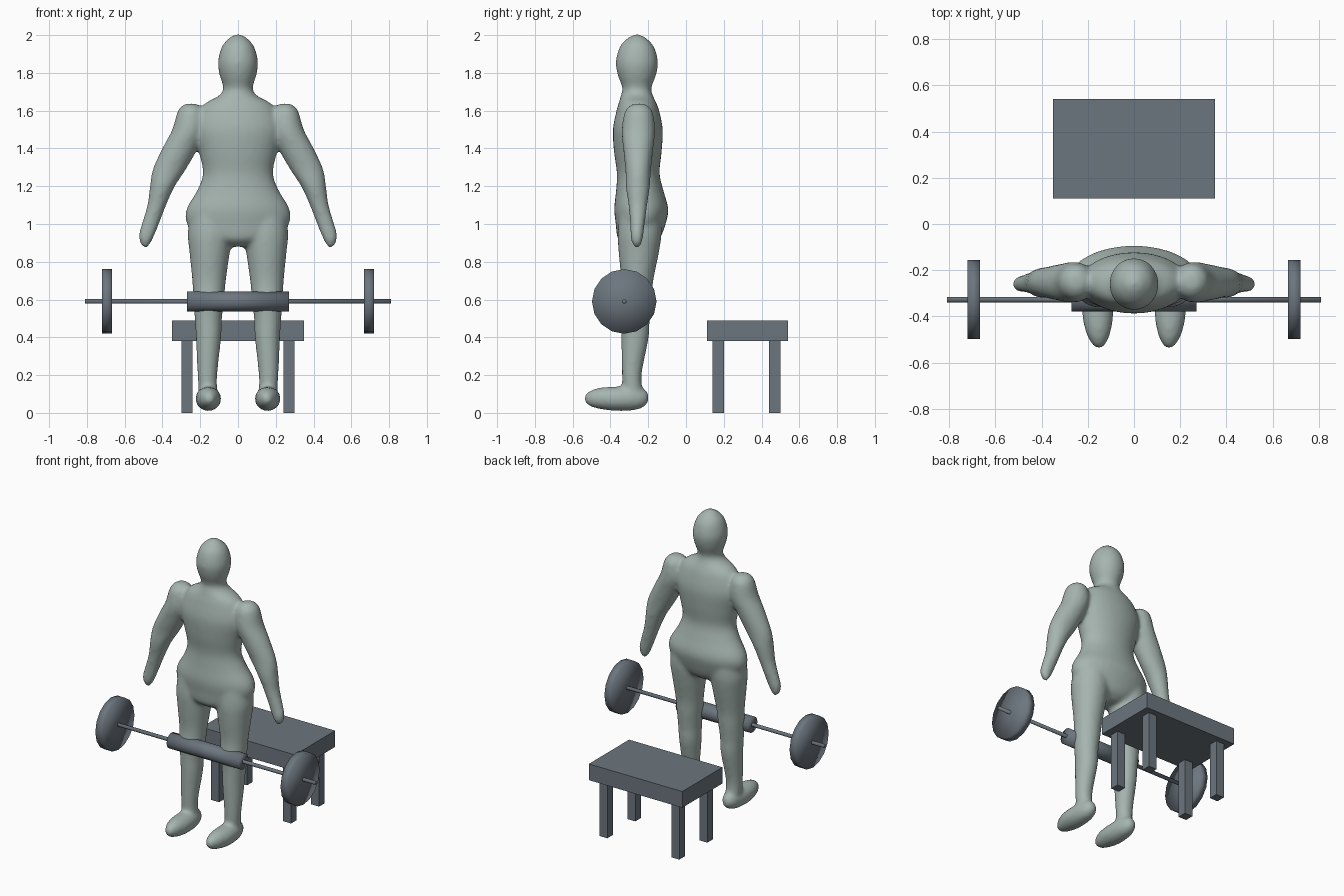
import bpy, bmesh, math
from mathutils import Vector

cube = bpy.data.objects.get("Cube")
if cube:
    bpy.data.objects.remove(cube, do_unlink=True)


def material(name, rgb):
    m = bpy.data.materials.new(name)
    m.use_nodes = True
    m.diffuse_color = (*rgb, 1)
    m.node_tree.nodes["Principled BSDF"].inputs["Base Color"].default_value = (*rgb, 1)
    return m


skin = material("pale grey green", (0.38, 0.46, 0.43))
steel = material("slate grey", (0.15, 0.18, 0.21))


def add_object(name, bm, mat, smooth=False):
    bmesh.ops.recalc_face_normals(bm, faces=bm.faces[:])
    mesh = bpy.data.meshes.new(name)
    bm.to_mesh(mesh)
    bm.free()
    mesh.materials.append(mat)
    for p in mesh.polygons:
        p.use_smooth = smooth
    ob = bpy.data.objects.new(name, mesh)
    bpy.context.collection.objects.link(ob)
    return ob


def spline(rows, steps=4):
    """Smooth curve through the given rows."""
    pts = [Vector(r) for r in rows]
    pts = [pts[0]] + pts + [pts[-1]]
    out = []
    for a, b, c, d in zip(pts, pts[1:], pts[2:], pts[3:]):
        for i in range(steps):
            t = i / steps
            out.append(0.5 * (2 * b + (c - a) * t + (2 * a - 5 * b + 4 * c - d) * t * t
                              + (3 * b - a - 3 * c + d) * t ** 3))
    return out + [pts[-1]]


def loft(bm, rows, along_y=False, side=1, sides=32):
    """Elliptical rings; each row is x, y, z, half width, half depth."""
    previous = None
    for x, y, z, rx, ry in spline(rows):
        ring = []
        for i in range(sides):
            a = math.tau * i / sides
            u, v = max(rx, 0.004) * math.cos(a), max(ry, 0.004) * math.sin(a)
            co = (x + u, y, z + v) if along_y else (x + u, y + v, z)
            ring.append(bm.verts.new((side * co[0], co[1], co[2])))
        if previous:
            for i in range(sides):
                j = (i + 1) % sides
                bm.faces.new((previous[i], previous[j], ring[j], ring[i]))
        else:
            bm.faces.new(ring)
        previous = ring
    bm.faces.new(previous)


# Figure: lofted torso, limbs and feet fused into one smooth skin
torso = [(0, -.26, 2.004, .012, .012), (0, -.26, 1.985, .046, .048), (0, -.26, 1.94, .085, .09),
         (0, -.26, 1.86, .106, .112), (0, -.26, 1.79, .098, .102), (0, -.26, 1.72, .078, .077),
         (0, -.26, 1.68, .1, .085), (0, -.257, 1.645, .165, .098), (0, -.255, 1.6, .205, .113),
         (0, -.255, 1.5, .235, .132), (0, -.255, 1.38, .207, .126), (0, -.253, 1.27, .186, .113),
         (0, -.245, 1.18, .215, .125), (0, -.237, 1.08, .273, .143), (0, -.24, 1.0, .27, .132),
         (0, -.25, .92, .2, .11), (0, -.25, .88, .06, .06)]
arm = [(.25, -.25, 1.637, .03, .03), (.25, -.25, 1.6, .068, .072), (.26, -.252, 1.5, .088, .088),
       (.307, -.253, 1.4, .094, .08), (.363, -.253, 1.29, .088, .068), (.4, -.255, 1.2, .066, .064),
       (.43, -.255, 1.1, .05, .05), (.464, -.257, 1.0, .046, .039), (.484, -.26, .94, .042, .034),
       (.49, -.26, .9, .028, .027), (.49, -.26, .876, .012, .014)]
leg = [(.13, -.24, 1.08, .12, .11), (.146, -.245, .95, .12, .116), (.15, -.25, .85, .107, .107),
       (.153, -.258, .7, .089, .085), (.155, -.265, .6, .081, .084), (.157, -.268, .5, .072, .076),
       (.156, -.27, .4, .067, .073), (.162, -.287, .2, .052, .052), (.158, -.28, .1, .05, .055)]
foot = [(.157, -.197, .08, .012, .016), (.157, -.22, .079, .04, .046), (.157, -.28, .077, .06, .064),
        (.157, -.38, .075, .068, .064), (.155, -.46, .077, .056, .056), (.153, -.51, .076, .036, .04),
        (.152, -.538, .076, .014, .016)]
bm = bmesh.new()
loft(bm, torso)
for s in (-1, 1):
    loft(bm, arm, side=s)
    loft(bm, leg, side=s)
    loft(bm, foot, along_y=True, side=s)
body = add_object("figure_body", bm, skin, True)
remesh = body.modifiers.new("Fuse", "REMESH")
remesh.mode = "VOXEL"
remesh.voxel_size = 0.012
remesh.use_smooth_shade = True
soften = body.modifiers.new("Soften", "SMOOTH")
soften.factor = 0.5
soften.iterations = 8


def rod(name, x, radius, length, sides=16):
    """Cylinder lying along x on the barbell axis."""
    bpy.ops.mesh.primitive_cylinder_add(vertices=sides, radius=radius, depth=length,
                                        end_fill_type="TRIFAN", location=(x, -.327, .59),
                                        rotation=(0, math.pi / 2, 0))
    ob = bpy.context.object
    ob.name = name
    ob.data.materials.append(steel)
    bpy.ops.object.shade_smooth()


# Barbell
rod("barbell_bar", 0, .012, 1.62)
rod("barbell_pad", 0, .052, .54)
for s, label in ((-1, "right"), (1, "left")):
    rod(label + "_weight_plate", s * .694, .171, .054)


def box(name, lo, hi):
    bm = bmesh.new()
    bmesh.ops.create_cube(bm, size=1)
    for v in bm.verts:
        v.co = [(a + b) / 2 + c * (b - a) for a, b, c in zip(lo, hi, v.co)]
    add_object(name, bm, steel)


# Bench
box("bench_seat", (-.35, .11, .38), (.35, .54, .49))
for x, side in ((-.3, "right"), (.24, "left")):
    for y, end in ((.14, "front"), (.44, "back")):
        box(f"bench_{end}_{side}_leg", (x, y, 0), (x + .06, y + .06, .38))
